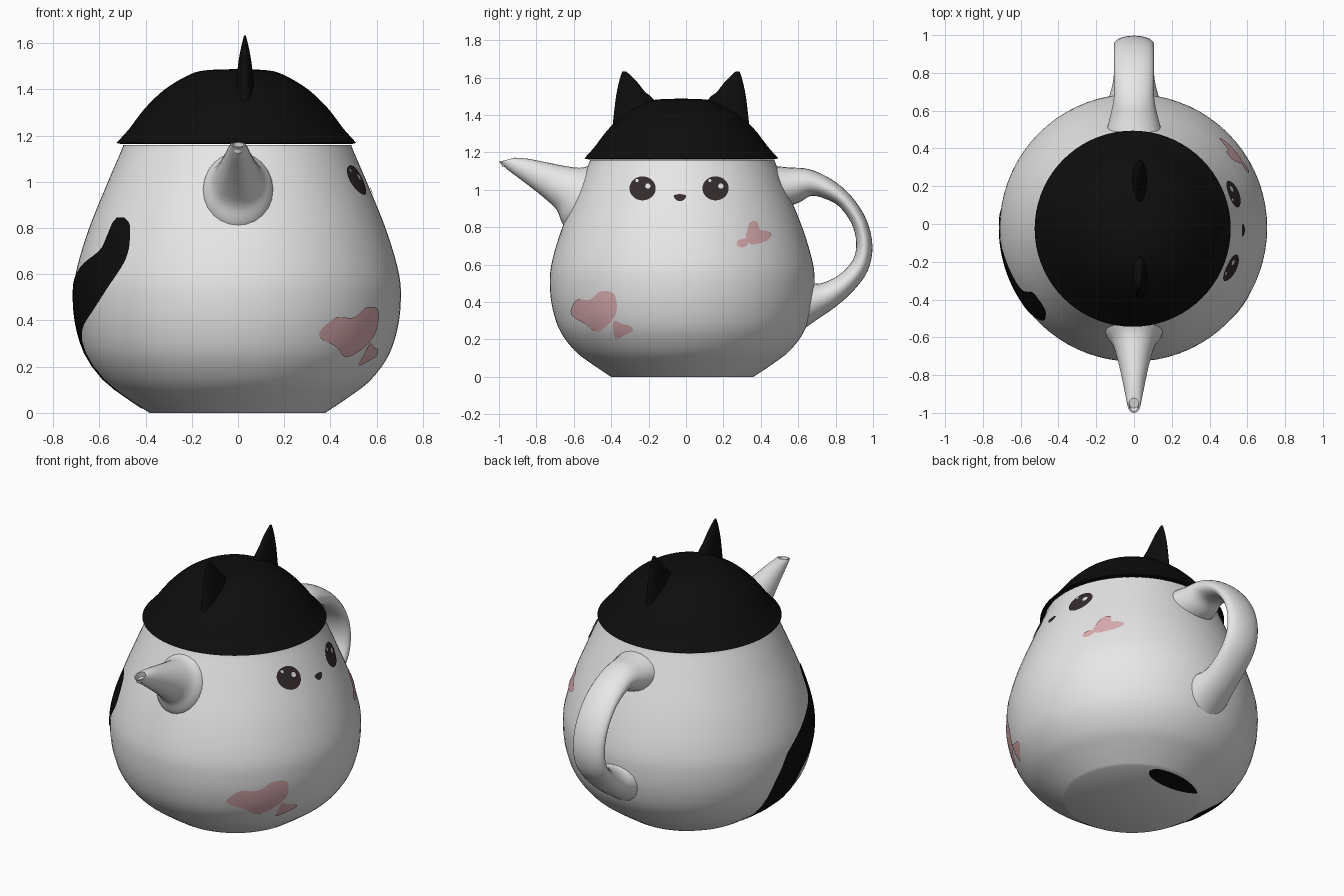
import bpy, bmesh, math
from mathutils import Vector

if "Cube" in bpy.data.objects:
    bpy.data.objects.remove(bpy.data.objects["Cube"])

CX, CY = -0.003, -0.02   # body axis


def material(name, r, g, b):
    m = bpy.data.materials.new(name)
    m.diffuse_color = (r, g, b, 1)
    m.use_nodes = True
    m.node_tree.nodes["Principled BSDF"].inputs["Base Color"].default_value = m.diffuse_color
    return m


WHITE = material("glazed white", 0.82, 0.82, 0.82)
BLACK = material("cat black", 0.004, 0.004, 0.004)
BROWN = material("eye brown", 0.035, 0.025, 0.025)
PINK = material("heart pink", 0.72, 0.42, 0.45)


def spline(pts, n, closed=False):
    """Catmull-Rom through tuples of any length."""
    out, k = [], len(pts)
    for i in range(k if closed else k - 1):
        if closed:
            p = [pts[(i + j) % k] for j in (-1, 0, 1, 2)]
        else:
            p = [pts[min(max(i + j, 0), k - 1)] for j in (-1, 0, 1, 2)]
        for s in range(n):
            t = s / n
            out.append(tuple(0.5 * (2 * b + (c - a) * t + (2 * a - 5 * b + 4 * c - d) * t * t
                                    + (3 * b - a - 3 * c + d) * t ** 3)
                             for a, b, c, d in zip(*p)))
    if not closed:
        out.append(tuple(pts[-1]))
    return out


def surface(name, rows, mat, wrap=True, caps=(False, False), out=None, hole=False):
    """Skin a list of point rows; 'out' fixes the facing of open plates."""
    bm = bmesh.new()
    vs = [[bm.verts.new(p) for p in row] for row in rows]
    n = len(rows[0])
    for a, b in zip(vs, vs[1:]):
        for i in range(n if wrap else n - 1):
            j = (i + 1) % n
            bm.faces.new((a[i], a[j], b[j], b[i]))
    if caps[0]:
        first = bm.faces.new(vs[0])
    if caps[1]:
        bm.faces.new(vs[-1])
    bmesh.ops.recalc_face_normals(bm, faces=bm.faces[:])
    bm.normal_update()
    if out and sum((f.normal * f.calc_area() for f in bm.faces), Vector()).dot(Vector(out)) < 0:
        bmesh.ops.reverse_faces(bm, faces=bm.faces[:])
    if hole:
        bmesh.ops.inset_individual(bm, faces=[first], thickness=0.008)
        bmesh.ops.inset_individual(bm, faces=[first], thickness=0.002, depth=-0.03)
    me = bpy.data.meshes.new(name)
    bm.to_mesh(me)
    bm.free()
    me.materials.append(mat)
    for p in me.polygons:
        p.use_smooth = True
    me.set_sharp_from_angle(angle=math.radians(40))
    ob = bpy.data.objects.new(name, me)
    bpy.context.collection.objects.link(ob)
    return ob


def lathe(name, profile, cx, cy, mat, n=72):
    rows = [[(cx + r * math.cos(2 * math.pi * i / n), cy + r * math.sin(2 * math.pi * i / n), z)
             for i in range(n)] for r, z in profile]
    return surface(name, rows, mat, caps=(True, True))


def loft(name, sections, mat, x=0.0, n=24, hole=False):
    """Oval sections, each given as y,z of one edge, y,z of the other, half width in x."""
    rows = []
    for y0, z0, y1, z1, w in spline(sections, 4):
        row = []
        for i in range(n):
            a = 2 * math.pi * i / n
            c = (1 + math.cos(a)) / 2
            row.append((x + w * math.sin(a), y0 + (y1 - y0) * c, z0 + (z1 - z0) * c))
        rows.append(row)
    return surface(name, rows, mat, caps=(True, True), hole=hole)


# Body
body = spline([(0.38, 0), (0.485, 0.07), (0.575, 0.14), (0.65, 0.24), (0.69, 0.35), (0.707, 0.47),
               (0.70, 0.6), (0.645, 0.79), (0.56, 1.0), (0.50, 1.14), (0.495, 1.16)], 5)
lathe("body", body, CX, CY, WHITE)


def radius(z):
    for (r0, z0), (r1, z1) in zip(body, body[1:]):
        if z <= z1:
            return r0 + (r1 - r0) * (z - z0) / (z1 - z0)
    return body[-1][0]


# Lid
lid = [(0.495, 1.163)] + spline([(0.519, 1.168), (0.465, 1.228), (0.43, 1.275), (0.385, 1.33),
                                 (0.31, 1.40), (0.215, 1.458), (0.14, 1.482), (0.002, 1.488)], 4)
lathe("lid", lid, -0.007, -0.025, BLACK)

# Ears, mirrored across the lid
ear = [(-0.40, 1.28, -0.13, 1.42, 0.05), (-0.39, 1.367, -0.18, 1.492, 0.038),
       (-0.374, 1.50, -0.22, 1.525, 0.029), (-0.355, 1.59, -0.264, 1.58, 0.016),
       (-0.34, 1.634, -0.318, 1.632, 0.004)]
loft("ear_front", ear, BLACK, x=0.03)
loft("ear_back", [(-0.054 - a, b, -0.054 - c, d, w) for a, b, c, d, w in ear], BLACK, x=0.03)

# Spout
loft("spout", [(-1.0, 1.15, -0.915, 1.172, 0.034), (-0.95, 1.105, -0.85, 1.167, 0.046),
               (-0.85, 1.03, -0.76, 1.15, 0.066), (-0.75, 0.95, -0.66, 1.13, 0.09),
               (-0.69, 0.89, -0.57, 1.118, 0.115), (-0.655, 0.81, -0.50, 1.13, 0.15),
               (-0.58, 0.74, -0.43, 1.12, 0.17)], WHITE, hole=True)

# Handle
loft("handle", [(0.50, 0.90, 0.45, 1.13, 0.15), (0.60, 0.93, 0.55, 1.12, 0.125),
                (0.67, 0.968, 0.66, 1.11, 0.107), (0.75, 0.95, 0.78, 1.055, 0.105),
                (0.82, 0.91, 0.885, 0.965, 0.105), (0.885, 0.82, 0.965, 0.84, 0.105),
                (0.91, 0.72, 0.997, 0.70, 0.105), (0.893, 0.627, 0.973, 0.57, 0.105),
                (0.82, 0.547, 0.90, 0.466, 0.105), (0.72, 0.50, 0.80, 0.375, 0.11),
                (0.64, 0.51, 0.67, 0.285, 0.135), (0.55, 0.51, 0.55, 0.2, 0.15)], WHITE)


def on_side(y, z, lift):
    r = radius(z) + lift
    return (CX + math.sqrt(r * r - (y - CY) ** 2), y, z)


def plate(name, outline, mat, lift=0.005, smooth=4):
    """Painted shape on the right (+x) side, outline in y,z."""
    o = spline(outline, smooth, True)
    my = sum(p[0] for p in o) / len(o)
    mz = sum(p[1] for p in o) / len(o)
    rows = [[on_side(my + (y - my) * s, mz + (z - mz) * s, lift) for y, z in o]
            for s in (0.01, 0.25, 0.5, 0.75, 1)]
    return surface(name, rows, mat, caps=(True, False), out=(1, 0, 0))


def oval(y, z, ry, rz, n=16):
    return [(y + ry * math.cos(2 * math.pi * i / n), z + rz * math.sin(2 * math.pi * i / n))
            for i in range(n)]


# Face
for side, y in (("left", -0.232), ("right", 0.158)):
    plate("eye_" + side, oval(y, 1.008, 0.07, 0.064), BROWN)
    plate("eye_glint_large_" + side, oval(y + 0.028, 1.02, 0.014, 0.014), WHITE, 0.008)
    plate("eye_glint_small_" + side, oval(y - 0.03, 1.05, 0.008, 0.008), WHITE, 0.008)
plate("mouth", [(-0.065, 0.97), (-0.033, 0.977), (0.0, 0.97), (-0.01, 0.948), (-0.033, 0.94),
                (-0.055, 0.948)], BROWN)

# Hearts
plate("lower_heart", [(-0.46, 0.456), (-0.39, 0.45), (-0.37, 0.386), (-0.385, 0.316), (-0.47, 0.241),
                      (-0.54, 0.284), (-0.604, 0.322), (-0.615, 0.36), (-0.583, 0.413),
                      (-0.524, 0.41), (-0.49, 0.43)], PINK)
plate("lower_small_heart", [(-0.385, 0.30), (-0.342, 0.284), (-0.30, 0.273), (-0.283, 0.247),
                            (-0.315, 0.23), (-0.374, 0.204), (-0.39, 0.252)], PINK)
plate("upper_heart", [(0.342, 0.826), (0.38, 0.831), (0.396, 0.788), (0.444, 0.777), (0.455, 0.751),
                      (0.422, 0.724), (0.353, 0.708), (0.321, 0.735), (0.326, 0.777)], PINK)
plate("upper_small_heart", [(0.278, 0.729), (0.316, 0.74), (0.332, 0.713), (0.305, 0.692),
                            (0.273, 0.702)], PINK)

# Painted tail on the left side: height, first and last angle from -x towards the front
rows = []
for z, a0, a1 in spline([(0.02, -11, 6), (0.1, -15, 10), (0.31, -12, 11), (0.44, -7, 28), (0.53, -2, 37),
                         (0.63, 13, 44), (0.70, 28, 46), (0.77, 31, 45), (0.82, 32, 43),
                         (0.845, 34, 39)], 4):
    r = radius(z) + 0.005
    angles = [math.radians(a0 + (a1 - a0) * i / 12) for i in range(13)]
    rows.append([(CX - r * math.cos(a), CY - r * math.sin(a), z) for a in angles])
surface("painted_tail", rows, BLACK, wrap=False, out=(-1, -0.2, 0))

# Black patch under the base, kept inside the base circle
patch = []
for y, x in oval(0.30, -0.06, 0.085, 0.19, 32):
    k = min(1, 0.376 / math.hypot(x - CX, y - CY))
    patch.append((CX + (x - CX) * k, CY + (y - CY) * k, -0.003))
mid = Vector((-0.06, 0.27, -0.003))
surface("base_patch", [[mid.lerp(Vector(p), s) for p in patch] for s in (0.02, 1)], BLACK,
        caps=(True, False), out=(0, 0, -1))
